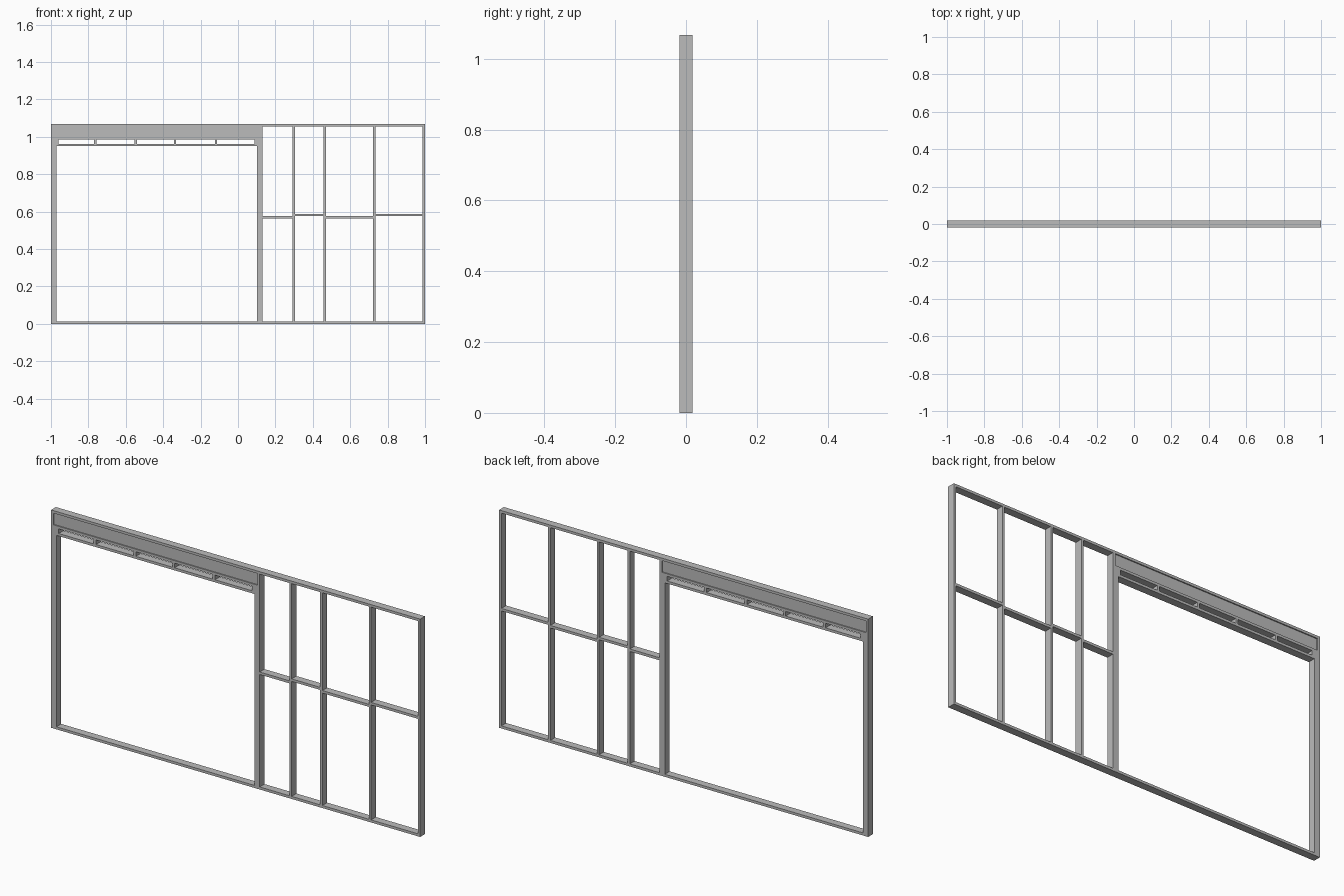
import bpy

cube = bpy.data.objects.get("Cube")
if cube:
    bpy.data.objects.remove(cube, do_unlink=True)

T = 0.0125         # timber thickness
DEPTH = 0.037      # wall depth
HEIGHT = 1.067
TOP = HEIGHT - T   # underside of the top plate

grey = bpy.data.materials.new("timber grey")
grey.use_nodes = True
colour = (0.5, 0.5, 0.5, 1)
grey.diffuse_color = colour
grey.node_tree.nodes["Principled BSDF"].inputs["Base Color"].default_value = colour


def timber(name, x0, x1, z0, z1, depth=DEPTH):
    """Add one straight timber filling the given front rectangle."""
    bpy.ops.mesh.primitive_cube_add(size=1, location=((x0 + x1) / 2, 0, (z0 + z1) / 2))
    ob = bpy.context.object
    ob.name = name
    ob.scale = (x1 - x0, depth, z1 - z0)
    bpy.ops.object.transform_apply(location=False, rotation=False, scale=True)
    ob.data.materials.append(grey)
    return ob


# Full-length plates
timber("bottom_plate", -1, 1, 0, T)
timber("top_plate", -1, 1, TOP, HEIGHT)

# Full-height studs, by their lower x edge
studs = [0.118, 0.291, 0.458, 0.722, 1 - T]
for x in [-1] + studs:
    timber("stud", x, x + T, T, TOP)

# Opening: head plate, jack studs, packing plate and recessed lintel
left, right = -1 + T, studs[0]
head, packing = 0.95, 0.985
jack = 0.0165
timber("left_jack_stud", left, left + jack, T, head)
timber("right_jack_stud", right - jack, right, T, head)
timber("head_plate", left, right, head, head + T)
timber("packing_plate", left, right, packing, packing + T)
timber("lintel", left, right, packing + T, TOP, 0.026)

# Short blocks between the head plate and the packing plate
end = jack + T
timber("left_end_block", left, left + end, head + T, packing)
timber("right_end_block", right - end, right, head + T, packing)
for x in (-0.763, -0.547, -0.337, -0.118):
    timber("cripple_block", x - T / 2, x + T / 2, head + T, packing)

# Staggered noggings between the studs
for i, (a, b) in enumerate(zip(studs, studs[1:])):
    z = 0.563 + T * (i % 2)
    timber("nogging", a + T, b, z, z + T)
